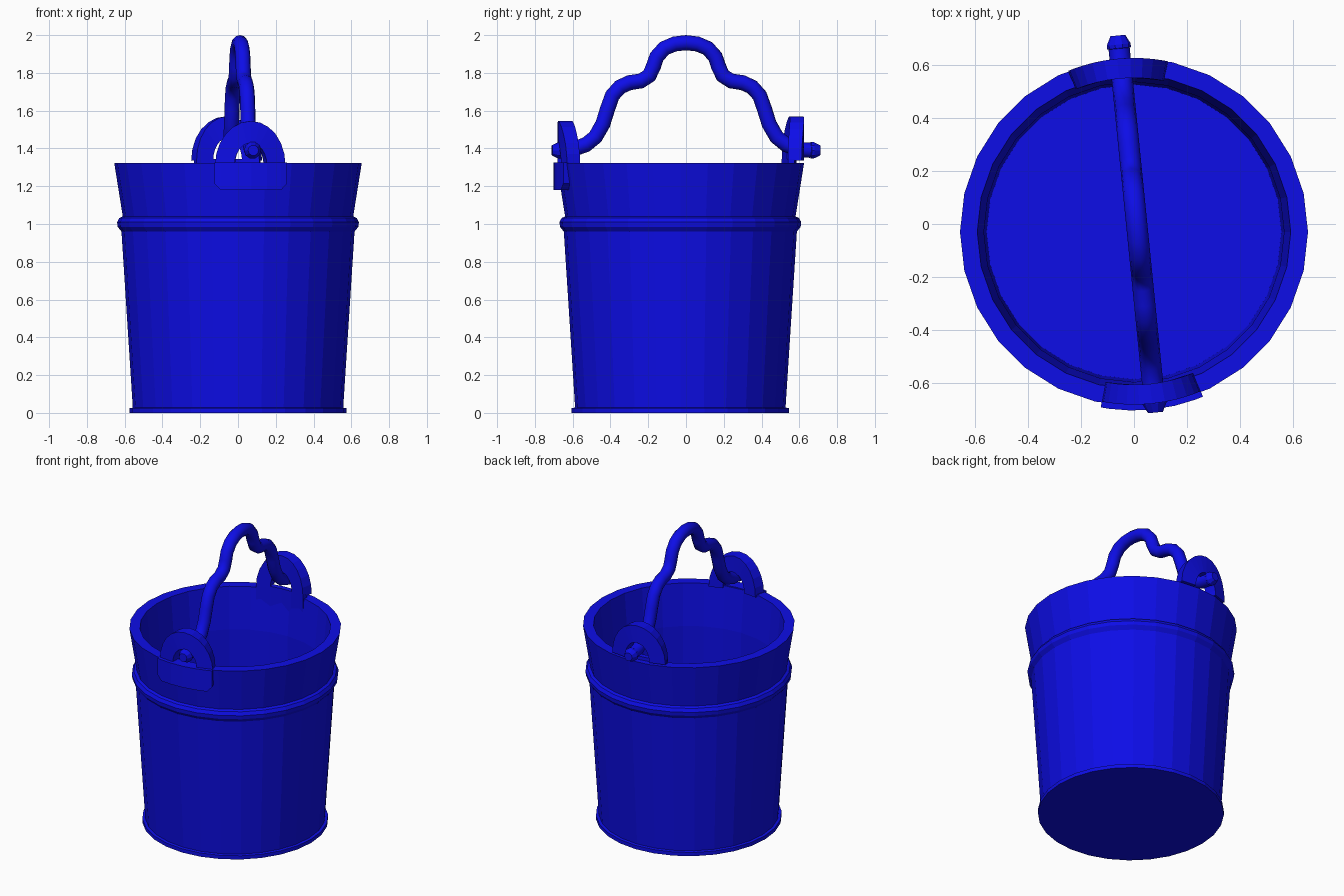
import bpy, bmesh, math
from mathutils import Vector, Matrix

if "Cube" in bpy.data.objects:
    bpy.data.objects.remove(bpy.data.objects["Cube"])

blue = bpy.data.materials.new("bucket blue")
blue.diffuse_color = (0.004, 0.004, 0.8, 1)
blue.use_nodes = True
blue.node_tree.nodes["Principled BSDF"].inputs["Base Color"].default_value = blue.diffuse_color
CY = -0.03      # bucket axis in y


def add_object(name, bm, smooth=None):
    bmesh.ops.recalc_face_normals(bm, faces=bm.faces[:])
    me = bpy.data.meshes.new(name)
    bm.to_mesh(me)
    bm.free()
    me.materials.append(blue)
    ob = bpy.data.objects.new(name, me)
    bpy.context.collection.objects.link(ob)
    if smooth:
        bpy.ops.object.select_all(action='DESELECT')
        ob.select_set(True)
        bpy.context.view_layer.objects.active = ob
        bpy.ops.object.shade_smooth_by_angle(angle=math.radians(smooth))
    return ob


def skin(bm, rings, close=False):
    """Bridge successive vertex rings with quads."""
    pairs = list(zip(rings, rings[1:])) + ([(rings[-1], rings[0])] if close else [])
    for a, b in pairs:
        n = len(a)
        for i in range(n):
            bm.faces.new((a[i], a[(i + 1) % n], b[(i + 1) % n], b[i]))


def lathe(name, profile, sides, matrix, smooth=None):
    bm = bmesh.new()
    rings = [[bm.verts.new(matrix @ Vector((r * math.cos(2 * math.pi * i / sides),
                                            r * math.sin(2 * math.pi * i / sides), z)))
              for i in range(sides)] for r, z in profile]
    skin(bm, rings)
    bm.faces.new(rings[0])
    bm.faces.new(rings[-1])
    return add_object(name, bm, smooth)


# bucket: foot, tapered wall, rolled band, flared rim, inner wall and floor
lathe("bucket_body", [
    (0.575, 0), (0.575, 0.025), (0.557, 0.028), (0.617, 0.96), (0.637, 0.985),
    (0.64, 1.01), (0.628, 1.032), (0.61, 1.04), (0.655, 1.322),
    (0.59, 1.322), (0.565, 1.04), (0.555, 0.05)], 28,
    Matrix.Translation((0, CY, 0)))


def curved_point(angle, u, r, z):
    """Place a point on the rim: u runs sideways around the bucket."""
    a = angle + u / 0.64
    return (r * math.cos(a), CY + r * math.sin(a), z)


def ear(name, angle, r0, r1, z0):
    """Half-round lug with a half-round hole, bent along the rim."""
    bm = bmesh.new()
    rings = []
    n = 12
    for i in range(n + 1):
        t = math.pi * i / n
        c, s = math.cos(t), math.sin(t)
        rings.append([bm.verts.new(curved_point(angle, w * c, r, z0 + h * s))
                      for w, h, r in ((0.187, 0.235, r0), (0.187, 0.235, r1),
                                      (0.085, 0.12, r1), (0.085, 0.12, r0))])
    skin(bm, rings)
    bm.faces.new(rings[0])
    bm.faces.new(rings[-1])
    add_object(name, bm)


def ear_plate(name, angle, r0, r1, z0, z1):
    """Rectangular tab below the lug with clipped lower corners."""
    bm = bmesh.new()
    rings = []
    for u in (-0.187, -0.155, -0.08, 0, 0.08, 0.155, 0.187):
        zb = z0 + (0.035 if abs(u) > 0.16 else 0)
        rings.append([bm.verts.new(curved_point(angle, u, r, z))
                      for r, z in ((r0, zb), (r1, zb), (r1, z1), (r0, z1))])
    skin(bm, rings)
    bm.faces.new(rings[0])
    bm.faces.new(rings[-1])
    add_object(name, bm)


front, back = math.radians(-84), math.radians(95.5)
ear("front_ear", front, 0.575, 0.65, 1.31)
ear_plate("front_ear_plate", front, 0.595, 0.672, 1.18, 1.325)
ear("back_ear", back, 0.58, 0.655, 1.335)
ear_plate("back_ear_plate", back, 0.58, 0.615, 1.20, 1.345)

# handle: half of the path, mirrored, swept with a round section
half = [(0, 1.96), (0.06, 1.953), (0.115, 1.93), (0.155, 1.885), (0.172, 1.835),
        (0.195, 1.785), (0.24, 1.757), (0.30, 1.748), (0.35, 1.725), (0.39, 1.68),
        (0.415, 1.61), (0.44, 1.53), (0.48, 1.46), (0.53, 1.42), (0.60, 1.395), (0.66, 1.39)]
path = [Vector((0.01 + 0.1 * y, -y, z)) for y, z in reversed(half)]
path += [Vector((0.01 - 0.1 * y, y, z)) for y, z in half[1:]]
bm = bmesh.new()
rings = []
side = Vector((1, 0.1, 0)).normalized()
for i, p in enumerate(path):
    d = (path[min(i + 1, len(path) - 1)] - path[max(i - 1, 0)]).normalized()
    up = side.cross(d)
    rings.append([bm.verts.new(p + 0.04 * (math.cos(k * math.pi / 6) * side
                                           + math.sin(k * math.pi / 6) * up))
                  for k in range(12)])
skin(bm, rings)
bm.faces.new(rings[0])
bm.faces.new(rings[-1])
add_object("handle", bm, 50)

# stepped knobs on the handle ends
for name, s in (("front_knob", -1), ("back_knob", 1)):
    start = Vector((0.01 - 0.1 * s * 0.62, s * 0.62, 1.39))
    axis = Vector((-0.1 * s, s, 0)).normalized()
    m = Matrix.Translation(start) @ axis.to_track_quat('Z', 'Y').to_matrix().to_4x4()
    lathe(name, [(0.035, -0.01), (0.035, 0.03), (0.028, 0.036), (0.045, 0.042),
                 (0.045, 0.056), (0.028, 0.09)], 10, m)
